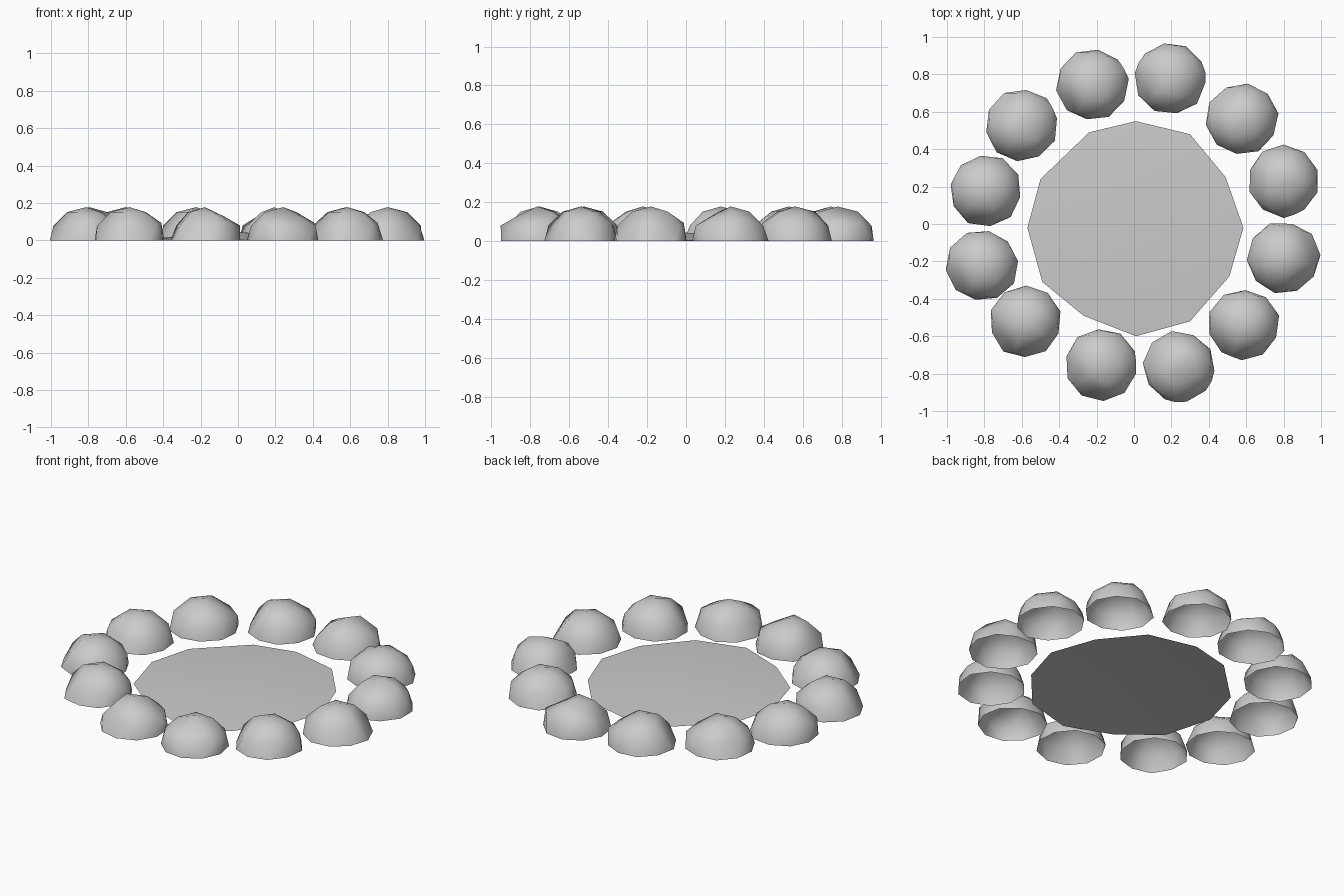
import bpy, bmesh, math, random
from mathutils import Matrix, Vector

random.seed(4)
cube = bpy.data.objects.get("Cube")
if cube:
    bpy.data.objects.remove(cube, do_unlink=True)

COLOUR = (0.6, 0.6, 0.6, 1)
grey = bpy.data.materials.new("stone_grey")
grey.use_nodes = True
grey.diffuse_color = COLOUR
grey.node_tree.nodes["Principled BSDF"].inputs["Base Color"].default_value = COLOUR


def make_object(name, bm):
    mesh = bpy.data.meshes.new(name)
    bm.to_mesh(mesh)
    bm.free()
    mesh.materials.append(grey)
    obj = bpy.data.objects.new(name, mesh)
    bpy.context.collection.objects.link(obj)
    return obj


# Ground disc inside the ring: irregular rim, gently raised centre
RIM = [(0.585, -0.02), (0.49, 0.25), (0.30, 0.48), (0.01, 0.55),
       (-0.24, 0.49), (-0.50, 0.24), (-0.57, -0.02), (-0.49, -0.31),
       (-0.27, -0.49), (0.01, -0.60), (0.30, -0.52), (0.51, -0.28)]
bm = bmesh.new()
rim = [bm.verts.new((x, y, 0.004)) for x, y in RIM]
centre = bm.verts.new((0, -0.02, 0.045))
for i, v in enumerate(rim):
    bm.faces.new((v, rim[(i + 1) % len(rim)], centre))
parts = [make_object("ground_disc", bm)]

# Stones: x, y, compass angle, flattened flanks, sloping shoulders
# (flanks and shoulders are counted in fifths of a turn from the angle)
STONES = [(0.195, 0.78, 190, (0,), (2, 4)), (0.578, 0.56, 135, (0,), ()),
          (0.80, 0.23, 180, (0,), (1,)), (0.80, -0.18, 310, (0, 1), ()),
          (0.585, -0.54, 213, (0, 1), ()), (0.242, -0.765, 300, (0, 3), (0, 4)),
          (-0.177, -0.753, 256, (0, 4), (1,)), (-0.58, -0.525, 215, (0, 1), ()),
          (-0.812, -0.222, 205, (0,), ()), (-0.795, 0.178, 260, (0,), ()),
          (-0.60, 0.528, 137, (0,), (3,)), (-0.222, 0.745, 207, (0,), (2,))]
RADIUS, HEIGHT = 0.192, 0.178


def stone(index, x, y, angle, flanks, shoulders):
    bm = bmesh.new()
    bmesh.ops.create_icosphere(bm, subdivisions=2, radius=1)
    # Keep the upper half as an open shell
    low = [v for v in bm.verts if v.co.z < -0.01]
    bmesh.ops.delete(bm, geom=low, context='VERTS')
    flat = []
    for v in bm.verts:
        z = v.co.z
        fifths = (math.degrees(math.atan2(v.co.y, v.co.x)) - 180) % 360 / 72
        push = 1.0
        if z < 0.01:
            push = random.uniform(0.97, 1.03)
        elif z < 0.5:
            push = 1.1 if int(fifths) in shoulders else random.uniform(1.0, 1.06)
        elif z < 0.6:
            push = random.uniform(0.97, 1.05)
            if round(fifths) % 5 in flanks:
                flat.append(v)
        elif z < 0.95:
            push = random.uniform(0.97, 1.06)
            if int(fifths) in shoulders:
                v.co.z = 0.72
        v.co.x *= push
        v.co.y *= push
    # A flattened flank sinks to the straight line between its two corners
    for v in flat:
        near = [e.other_vert(v).co for e in v.link_edges]
        corners = [c for c in near if 0.4 < c.z < 0.5]
        v.co = sum(corners, Vector()) / len(corners)
    bm.transform(Matrix.Diagonal((RADIUS, RADIUS, HEIGHT, 1)))
    turn = Matrix.Rotation(math.radians(angle - 180), 4, 'Z')
    bm.transform(Matrix.Translation((x, y, 0)) @ turn)
    return make_object(f"stone_{index:02d}", bm)


parts += [stone(i + 1, *spec) for i, spec in enumerate(STONES)]

# Soft shading with the sharpest creases kept crisp
bpy.ops.object.select_all(action='DESELECT')
for part in parts:
    part.select_set(True)
bpy.context.view_layer.objects.active = parts[0]
bpy.ops.object.shade_smooth_by_angle(angle=math.radians(50))
